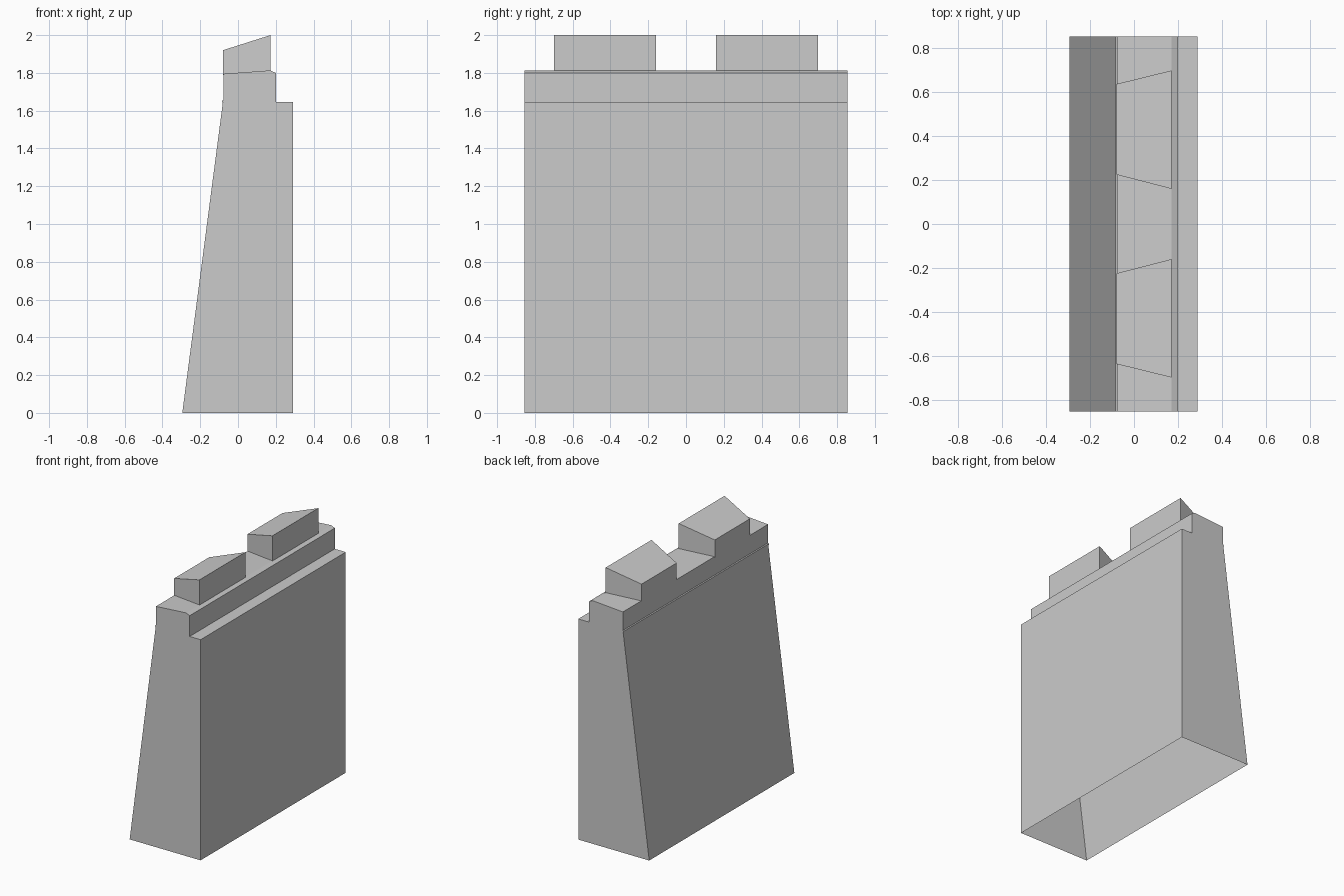
import bpy, bmesh

if "Cube" in bpy.data.objects:
    bpy.data.objects.remove(bpy.data.objects["Cube"])

HALF = 0.855  # half the wall length along y


def add_object(name, bm):
    bmesh.ops.recalc_face_normals(bm, faces=bm.faces)
    mesh = bpy.data.meshes.new(name)
    bm.to_mesh(mesh)
    bm.free()
    obj = bpy.data.objects.new(name, mesh)
    bpy.context.collection.objects.link(obj)
    return obj


def loft(name, lower, upper, skip_edge=None, cap_lower=True):
    """Join two matching outlines; one side strip or the lower cap may stay open."""
    bm = bmesh.new()
    a = [bm.verts.new(p) for p in lower]
    b = [bm.verts.new(p) for p in upper]
    n = len(a)
    for i in range(n):
        if i != skip_edge:
            j = (i + 1) % n
            bm.faces.new((a[i], a[j], b[j], b[i]))
    bm.faces.new(b)
    if cap_lower:
        bm.faces.new(a)
    return add_object(name, bm)


def extrude_profile(name, profile, **options):
    return loft(name, [(x, -HALF, z) for x, z in profile],
                [(x, HALF, z) for x, z in profile], **options)


# Hollow tapered wall, open at the bottom
extrude_profile("wall_body", [(-0.295, 0), (0.29, 0), (0.29, 1.645), (-0.08, 1.645)],
                skip_edge=0)

# Parapet with a thin lip at its foot and a chamfered outer edge
extrude_profile("parapet", [(-0.084, 1.643), (0.20, 1.643), (0.20, 1.80), (0.17, 1.813),
                            (-0.078, 1.795), (-0.078, 1.657), (-0.084, 1.652)])

# Two splayed merlons with sloping tops
for name, side in (("merlon_front", -1), ("merlon_back", 1)):
    plan = [(-0.08, 0.225), (0.172, 0.16), (0.172, 0.70), (-0.08, 0.638)]
    base = [(x, side * y, 1.79 if x < 0 else 1.805) for x, y in plan]
    top = [(x, side * y, 1.92 if x < 0 else 2.0) for x, y in plan]
    loft(name, base, top, cap_lower=False)
